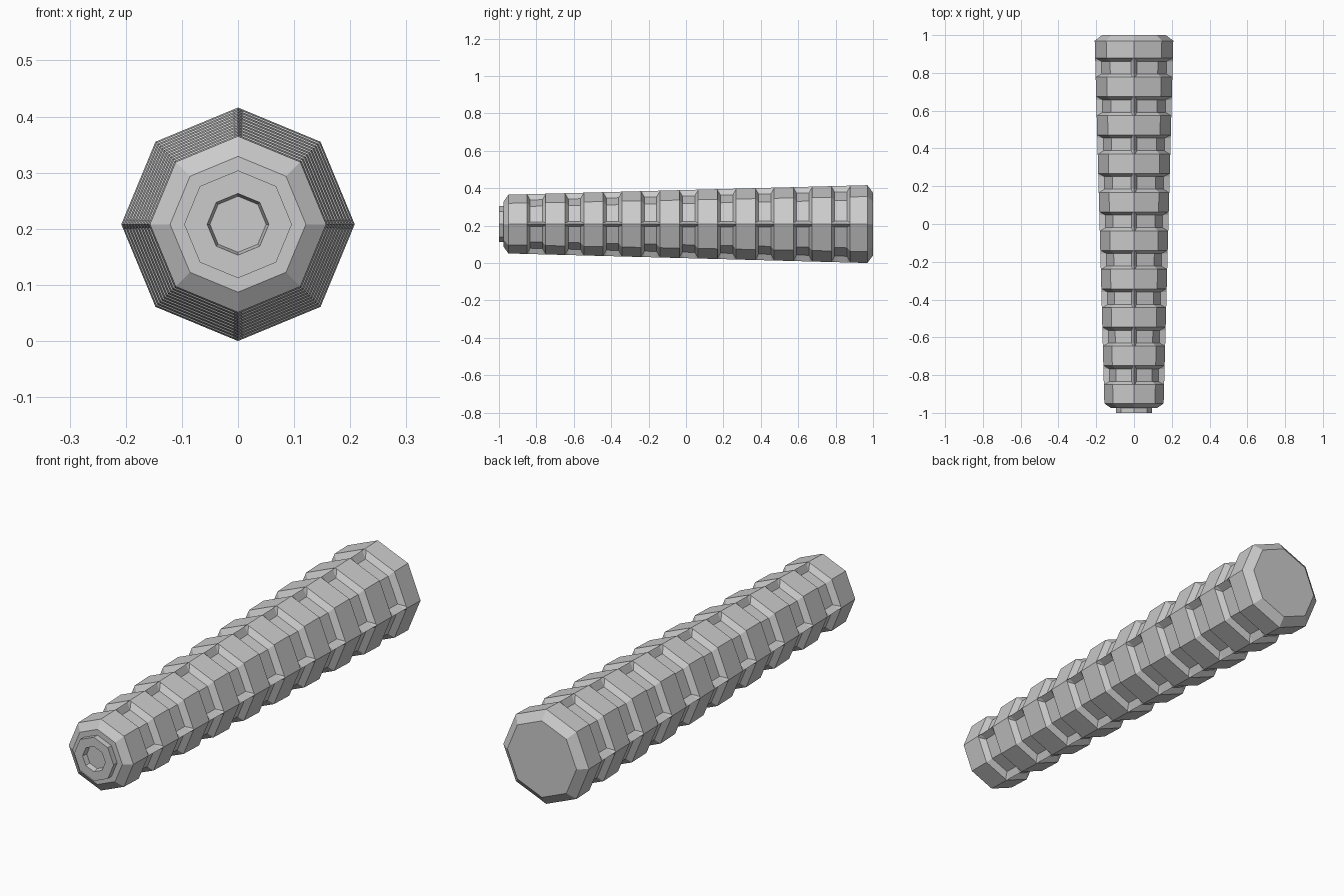
import bpy, bmesh, math

if "Cube" in bpy.data.objects:
    bpy.data.objects.remove(bpy.data.objects["Cube"])

CZ = 0.208          # axis height
Y0, Y1 = -0.95, 0.97
R0, R1 = 0.157, 0.208


def radius(y):
    return R0 + (R1 - R0) * (y - Y0) / (Y1 - Y0)


def ring_points(y, r, depth=0.0):
    """Octagon with narrow ribs at the four axis corners; the rest sinks by depth."""
    pts = []
    for q in range(4):
        a = q * math.pi / 2
        c = (r, 0.0)
        m = (r * math.sqrt(0.5),) * 2
        e = (0.0, r)
        t = 0.05 if depth == 0 else 0.13
        k = 1 - depth / r
        p1 = (c[0] + (m[0] - c[0]) * t, m[1] * t)
        p2 = (p1[1], p1[0])
        for i, p in enumerate((c, p1, m, p2)):
            s = k if i else 1.0
            x, z = p[0] * s, p[1] * s
            pts.append((x * math.cos(a) - z * math.sin(a), y,
                        CZ + x * math.sin(a) + z * math.cos(a)))
    return pts


def octagon(y, r):
    return [(r * math.cos(i * math.pi / 4), y, CZ + r * math.sin(i * math.pi / 4))
            for i in range(8)]


def loft(name, rings):
    bm = bmesh.new()
    loops = [[bm.verts.new(p) for p in ring] for ring in rings]
    n = len(loops[0])
    for a, b in zip(loops, loops[1:]):
        for i in range(n):
            j = (i + 1) % n
            bm.faces.new((a[i], a[j], b[j], b[i]))
    bm.faces.new(loops[0])
    bm.faces.new(loops[-1])
    bmesh.ops.recalc_face_normals(bm, faces=bm.faces)
    me = bpy.data.meshes.new(name)
    bm.to_mesh(me)
    bm.free()
    ob = bpy.data.objects.new(name, me)
    bpy.context.collection.objects.link(ob)
    return ob


# tapered grip with chamfered ends and nine notch bands
rings = [ring_points(-0.975, 0.121), ring_points(Y0, R0)]
for i in range(9):
    yc = -0.80 + i * 0.2035
    for dy, d in ((-0.05, 0), (-0.033, 0.026), (0.033, 0.026), (0.05, 0)):
        rings.append(ring_points(yc + dy, radius(yc + dy), d))
rings += [ring_points(Y1, R1), ring_points(1.0, 0.168)]
loft("grip", rings)

# hollow neck at the small end
loft("neck", [octagon(-0.97, 0.096), octagon(-1.0, 0.096),
              octagon(-1.0, 0.055), octagon(-0.978, 0.05)])
